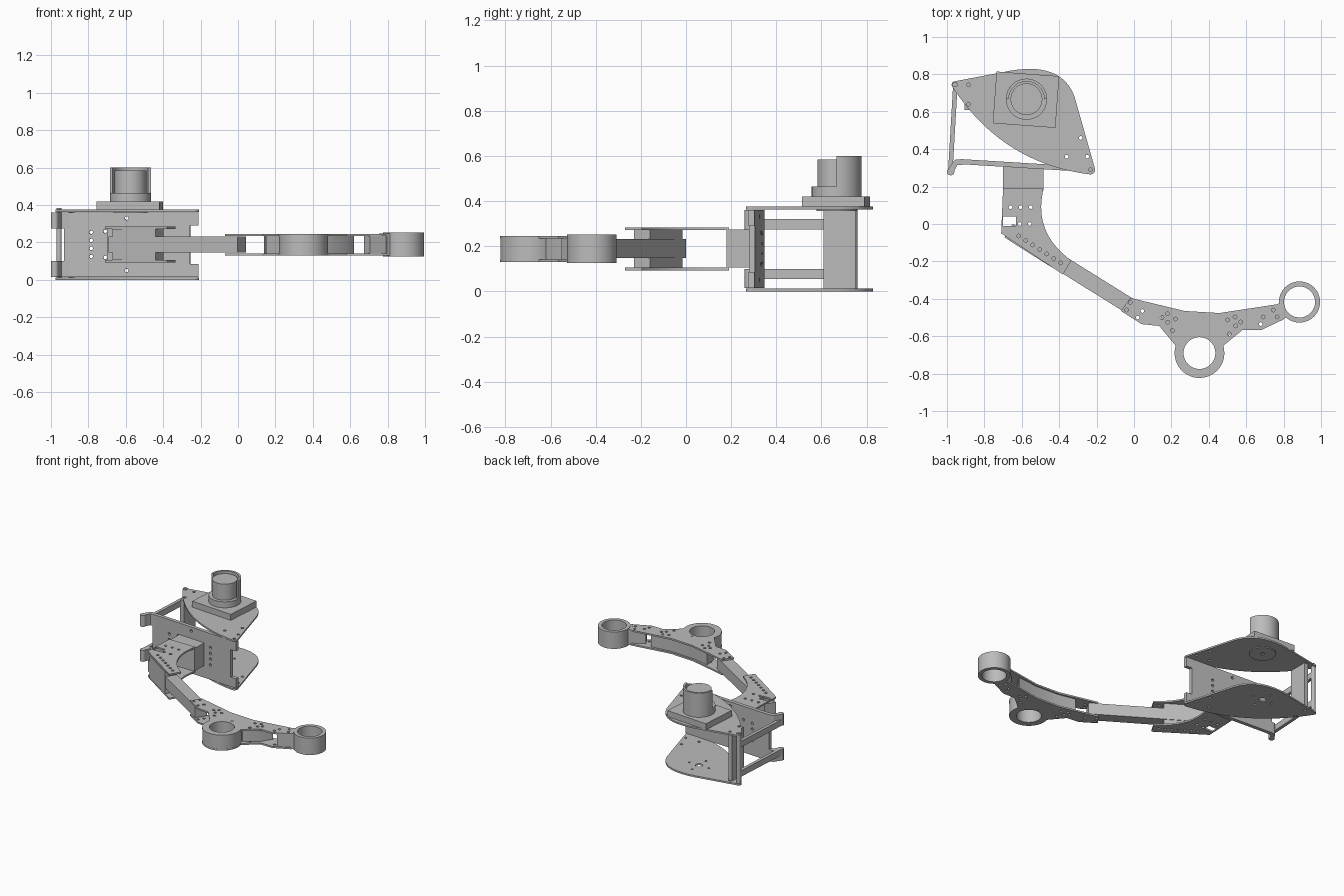
import bpy, bmesh
from math import sin, cos, pi, radians
from mathutils import Vector

cube = bpy.data.objects.get("Cube")
if cube:
    bpy.data.objects.remove(cube, do_unlink=True)

grey = bpy.data.materials.new("plain grey")
grey.use_nodes = True
colour = (0.5, 0.5, 0.5, 1)
grey.diffuse_color = colour
grey.node_tree.nodes["Principled BSDF"].inputs["Base Color"].default_value = colour


def arc(cx, cy, r, start=0, end=360, n=40):
    """Points on an arc; a full circle leaves out the repeated last point."""
    last = n if abs(end - start) == 360 else n - 1
    angles = [radians(start + (end - start) * i / last) for i in range(n)]
    return [(cx + r * cos(a), cy + r * sin(a)) for a in angles]


def bend(a, c, b, n=20):
    """Points on a quadratic curve from a to b, pulled towards c."""
    a, c, b = Vector(a), Vector(c), Vector(b)
    ts = [i / (n - 1) for i in range(n)]
    return [tuple(a * (1 - t) ** 2 + c * 2 * t * (1 - t) + b * t * t) for t in ts]


def bar(a, b, width):
    """Rectangle of the given width along the line from a to b."""
    a, b = Vector(a), Vector(b)
    d = (b - a).normalized() * width / 2
    side = Vector((-d.y, d.x))
    return [tuple(p) for p in (a + side, a - side, b - side, b + side)]


def drill(centres, r=0.01):
    return [arc(x, y, r, n=12) for x, y in centres]


def slab(name, outline, low, high, holes=()):
    """Extrude a flat outline with holes between two heights."""
    curve = bpy.data.curves.new(name, "CURVE")
    curve.dimensions = "2D"
    curve.fill_mode = "BOTH"
    curve.extrude = (high - low) / 2
    for loop in [outline, *holes]:
        spline = curve.splines.new("POLY")
        spline.points.add(len(loop) - 1)
        for point, (x, y) in zip(spline.points, loop):
            point.co = (x, y, 0, 1)
        spline.use_cyclic_u = True
    obj = bpy.data.objects.new(name, curve)
    bpy.context.collection.objects.link(obj)
    obj.location.z = (low + high) / 2
    bpy.ops.object.select_all(action="DESELECT")
    obj.select_set(True)
    bpy.context.view_layer.objects.active = obj
    bpy.ops.object.convert(target="MESH")
    obj = bpy.context.object
    bm = bmesh.new()
    bm.from_mesh(obj.data)
    bmesh.ops.remove_doubles(bm, verts=bm.verts, dist=0.00001)
    bmesh.ops.recalc_face_normals(bm, faces=bm.faces)
    bm.to_mesh(obj.data)
    bm.free()
    obj.data.materials.clear()
    obj.data.materials.append(grey)
    bpy.ops.object.shade_smooth_by_angle(angle=radians(30))
    return obj


# Shoulder: two curved plates
motor = (-0.575, 0.667)
plate = (bend((-0.972, 0.735), (-0.71, 0.33), (-0.25, 0.267))
         + arc(-0.233, 0.29, 0.025, -90, 15, 8)
         + bend((-0.318, 0.68), (-0.39, 0.88), (-0.7, 0.812))
         + arc(-0.957, 0.745, 0.018, 100, 200, 8))
plate_holes = drill([(-0.885, 0.745), (-0.885, 0.64), (-0.285, 0.46),
                     (-0.36, 0.36), (-0.25, 0.36), (-0.233, 0.29)])
mount_holes = drill([(motor[0] + 0.08 * cos(a * pi / 2), motor[1] + 0.08 * sin(a * pi / 2))
                     for a in range(4)], 0.008)
slab("bottom_plate", plate, 0, 0.012, plate_holes + mount_holes + [arc(*motor, 0.025)])
slab("top_plate", plate, 0.363, 0.375, plate_holes)
slab("rear_spacer", bar((-0.89, 0.61), (-0.89, 0.75), 0.03), 0.012, 0.363)
slab("pivot_pin", arc(-0.957, 0.745, 0.014, n=16), 0, 0.385)

# Motor with a half cup behind it
slab("motor_base", bar((-0.745, 0.677), (-0.41, 0.652), 0.277), 0.375, 0.42)
slab("motor_collar", arc(*motor, 0.11), 0.42, 0.465)
slab("motor_body", arc(*motor, 0.085), 0.465, 0.585)
slab("motor_half_cup", arc(*motor, 0.11, 0, 180) + arc(*motor, 0.095, 180, 0), 0.465, 0.6)
slab("motor_flange", arc(*motor, 0.09), 0.357, 0.363, [arc(*motor, 0.015, n=16)])

# Upright front panel, drawn flat and stood up
tip, notch = 0.365, 0.32
panel = [(-0.355, 0.015), (tip, 0.015), (tip, 0.085), (notch, 0.085),
         (notch, 0.29), (tip, 0.29), (tip, 0.36), (-0.355, 0.36)]
panel_holes = [(x, 0.125 + 0.043 * i) for x in (-0.21, 0.145) for i in range(4)]
panel_holes += [(-0.135, 0.12), (-0.135, 0.26), (-0.02, 0.05), (-0.02, 0.33)]
front = slab("front_panel", panel, 0, 0.027, drill(panel_holes))
front.rotation_euler = (pi / 2, 0, radians(-3.5))
front.location = (-0.575, 0.312, 0)

# Hooks and link rods, upper and lower
hook = ([(-0.9, 0.318), (-0.9, 0.344)] + arc(-0.945, 0.322, 0.024, 90, 160, 8)
        + arc(-0.98, 0.28, 0.02, 170, 370, 14) + [(-0.945, 0.315)])
for level, low, rod in (("lower", 0.015, 0.055), ("upper", 0.275, 0.275)):
    slab(level + "_hook", hook, low, low + 0.085)
    slab(level + "_link_rod", bar((-0.982, 0.28), (-0.955, 0.745), 0.024), rod, rod + 0.045)

# Elbow bracket
slab("bracket_block", [(-0.7, 0.18), (-0.485, 0.18), (-0.485, 0.3), (-0.7, 0.31)], 0.105, 0.275)
bracket = ([(-0.7, 0.19), (-0.71, -0.05), (-0.38, -0.27), (-0.335, -0.195)]
           + bend((-0.335, -0.195), (-0.51, -0.07), (-0.495, 0.12), 16)[1:] + [(-0.485, 0.19)])
bracket_holes = [(-0.66 + 0.054 * i, 0.09) for i in range(3)]
bracket_holes += [(-0.61, 0), (-0.557, 0)]
bracket_holes += [(-0.617 + 0.0375 * i, -0.064 - 0.024 * i) for i in range(7)]
window = [(-0.7, -0.01), (-0.63, -0.01), (-0.63, 0.04), (-0.7, 0.04)]
for level, low in (("lower", 0.093), ("upper", 0.272)):
    slab(level + "_bracket_plate", bracket, low, low + 0.012, drill(bracket_holes) + [window])

# Forearm beam with a tall clamped end
slab("beam", bar((0.02, -0.465), (-0.67, -0.035), 0.085), 0.147, 0.232)
slab("beam_clamp", bar((-0.42, -0.195), (-0.65, -0.05), 0.083), 0.105, 0.272)

# Outer arm: two plates around a core
ring = (0.35, -0.69)
arm = ([(-0.07, -0.465), (0.04, -0.535), (0.135, -0.545)] + arc(*ring, 0.133, 163, 377)
       + [(0.58, -0.567), (0.68, -0.567), (0.8, -0.51), (0.76, -0.43),
          (0.457, -0.476), (0.27, -0.465), (-0.02, -0.395)])
arm_holes = [(-0.02, -0.42), (-0.04, -0.46), (0.045, -0.465), (0.02, -0.5), (0.18, -0.48),
             (0.15, -0.5), (0.18, -0.525), (0.22, -0.508), (0.205, -0.57), (0.355, -0.578),
             (0.54, -0.497), (0.5, -0.513), (0.57, -0.524), (0.543, -0.545), (0.51, -0.588),
             (0.677, -0.535), (0.69, -0.497), (0.745, -0.46), (0.765, -0.497)]
bore = arc(*ring, 0.085)
for level, low in (("lower", 0.13), ("upper", 0.234)):
    slab(level + "_arm_plate", arm, low, low + 0.012, drill(arm_holes) + [bore])
core = [(0.14, -0.45), (0.15, -0.54), (0.23, -0.62), (0.27, -0.585), (0.43, -0.585),
        (0.47, -0.62), (0.56, -0.56), (0.62, -0.47), (0.457, -0.488), (0.27, -0.478)]
slab("arm_core", core, 0.142, 0.234)
slab("arm_ring", arc(*ring, 0.132), 0.132, 0.244, [bore])

# End ring with its stem
end = (0.885, -0.417)
slab("end_ring", arc(*end, 0.11), 0.126, 0.252, [arc(*end, 0.083)])
slab("end_stem", bar((0.69, -0.52), (0.79, -0.465), 0.07), 0.142, 0.234)
slab("end_flange", bar((0.775, -0.472), (0.797, -0.46), 0.085), 0.13, 0.248)
